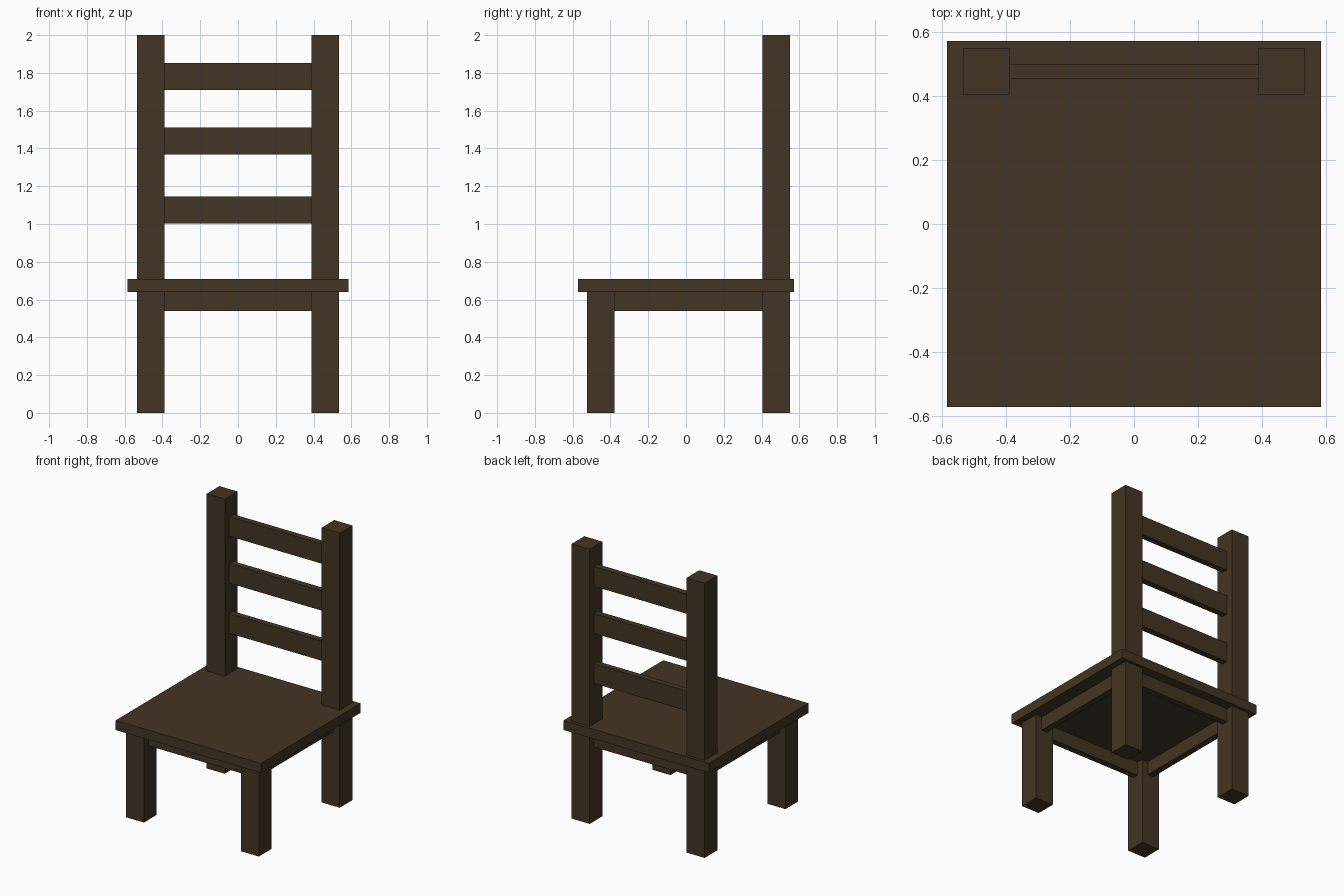
import bpy

cube = bpy.data.objects.get("Cube")
if cube:
    bpy.data.objects.remove(cube, do_unlink=True)

# Dark wood
wood = bpy.data.materials.new("dark_brown_wood")
wood.use_nodes = True
colour = (0.055, 0.035, 0.016, 1)
wood.diffuse_color = colour
wood.node_tree.nodes["Principled BSDF"].inputs["Base Color"].default_value = colour


def box(name, centre, size):
    bpy.ops.mesh.primitive_cube_add(size=1, location=centre)
    obj = bpy.context.object
    obj.name = name
    obj.scale = size
    bpy.ops.object.transform_apply(location=False, rotation=False, scale=True)
    obj.data.materials.append(wood)
    return obj


LEG, RAIL = 0.146, 0.046
LEG_X, FRONT_Y, BACK_Y = 0.463, -0.452, 0.478
SEAT_LOW, SEAT_TOP = 0.64, 0.71
SPAN_X = 2 * LEG_X - LEG
SPAN_Y = BACK_Y - FRONT_Y - LEG
APRON_H = 0.10
apron_z = SEAT_LOW - APRON_H / 2

# Seat board
box("seat", (0, 0, (SEAT_LOW + SEAT_TOP) / 2), (1.17, 1.146, SEAT_TOP - SEAT_LOW))

# Legs, back posts and side aprons
for side, x in (("left", LEG_X), ("right", -LEG_X)):
    box(f"front_leg_{side}", (x, FRONT_Y, SEAT_LOW / 2), (LEG, LEG, SEAT_LOW))
    box(f"back_post_{side}", (x, BACK_Y, 1), (LEG, LEG, 2))
    box(f"side_apron_{side}", (x, (FRONT_Y + BACK_Y) / 2, apron_z), (RAIL, SPAN_Y, APRON_H))

# Front and back aprons
for end, y in (("front", FRONT_Y), ("back", BACK_Y)):
    box(f"{end}_apron", (0, y, apron_z), (SPAN_X, RAIL, APRON_H))

# Backrest slats
for name, z in (("lower", 1.075), ("middle", 1.44), ("upper", 1.782)):
    box(f"{name}_back_slat", (0, BACK_Y, z), (SPAN_X, RAIL, 0.143))
